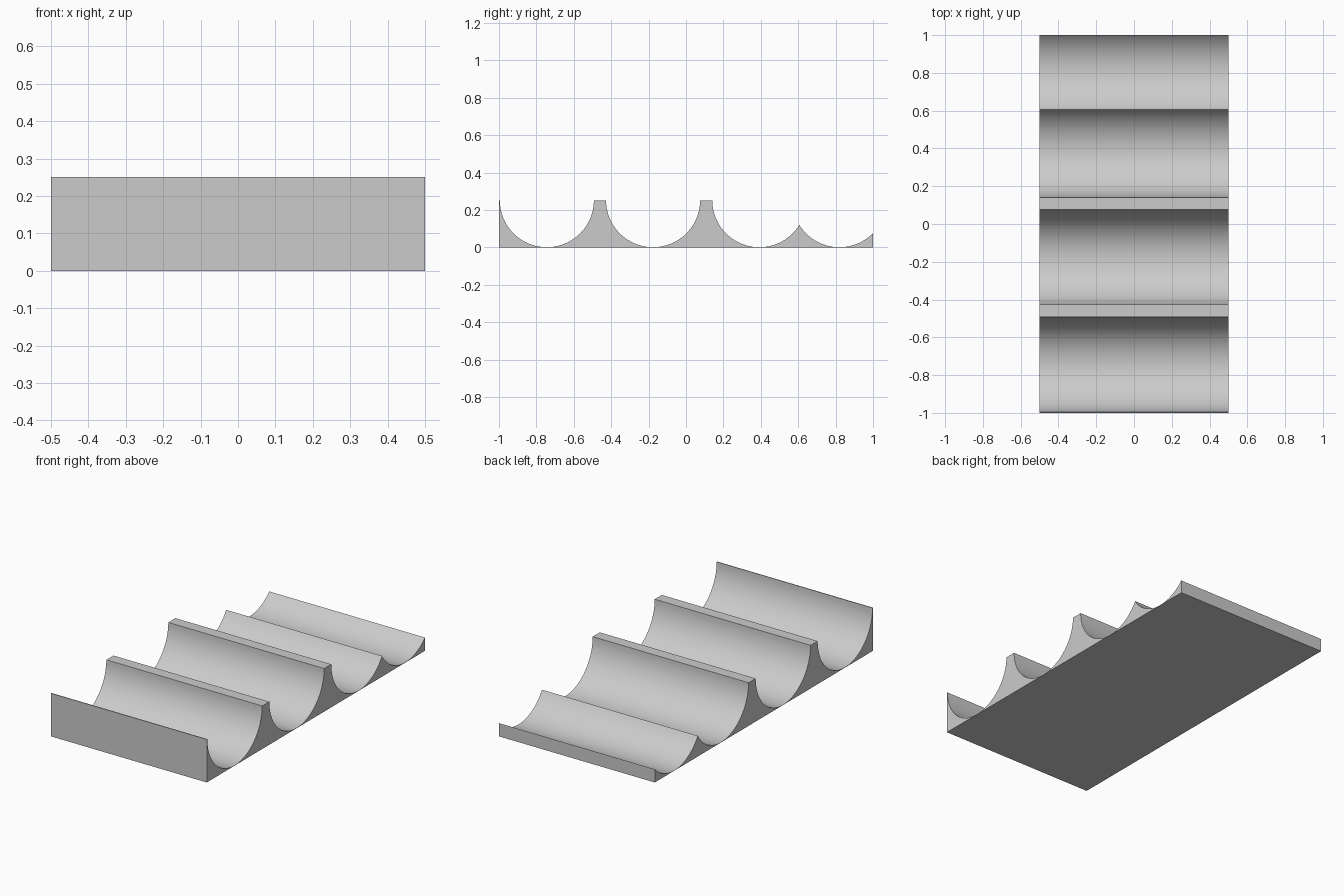
import bpy
import bmesh
import math

cube = bpy.data.objects.get("Cube")
if cube:
    bpy.data.objects.remove(cube, do_unlink=True)

HALF_WIDTH = 0.5
HALF_LENGTH = 1.0
HEIGHT = 0.25
RADIUS = 0.2515
AXIS_Z = RADIUS + 0.0008
CENTRES = [-0.744, -0.176, 0.392, 0.82]
STEPS = 40

# Grey material
grey = bpy.data.materials.new("light_grey")
colour = (0.6, 0.6, 0.6, 1.0)
grey.diffuse_color = colour
grey.use_nodes = True
for node in grey.node_tree.nodes:
    if node.type == 'BSDF_PRINCIPLED':
        node.inputs["Base Color"].default_value = colour


def trough_arc(index):
    """Profile points of one trough, clipped by its neighbour, the rim or the end."""
    centre = CENTRES[index]
    reach = math.sqrt(RADIUS ** 2 - (AXIS_Z - HEIGHT) ** 2)
    low, high = -min(reach, centre + HALF_LENGTH), min(reach, HALF_LENGTH - centre)
    if index > 0:
        low = max(low, (CENTRES[index - 1] - centre) / 2)
    if index < len(CENTRES) - 1:
        high = min(high, (CENTRES[index + 1] - centre) / 2)
    start, end = math.asin(low / RADIUS), math.asin(high / RADIUS)
    angles = [start + (end - start) * i / STEPS for i in range(STEPS + 1)]
    return [(centre + RADIUS * math.sin(a), AXIS_Z - RADIUS * math.cos(a)) for a in angles]


# Side profile: flat base, then the scalloped top
profile = [(-HALF_LENGTH, 0), (-HALF_LENGTH, HEIGHT)]
for i in range(len(CENTRES)):
    for point in trough_arc(i):
        if math.dist(point, profile[-1]) > 0.0001:
            profile.append(point)
profile.append((HALF_LENGTH, 0))

# Rack body: extrude the profile across the width
bm = bmesh.new()
side = bm.faces.new([bm.verts.new((-HALF_WIDTH, y, z)) for y, z in profile])
result = bmesh.ops.extrude_face_region(bm, geom=[side], use_keep_orig=True)
moved = [g for g in result["geom"] if isinstance(g, bmesh.types.BMVert)]
bmesh.ops.translate(bm, verts=moved, vec=(2 * HALF_WIDTH, 0, 0))
bmesh.ops.recalc_face_normals(bm, faces=bm.faces)
mesh = bpy.data.meshes.new("trough_rack")
bm.to_mesh(mesh)
bm.free()
mesh.materials.append(grey)

rack = bpy.data.objects.new("trough_rack", mesh)
bpy.context.collection.objects.link(rack)
bpy.context.view_layer.objects.active = rack
rack.select_set(True)
bpy.ops.object.shade_smooth_by_angle(angle=math.radians(30))
